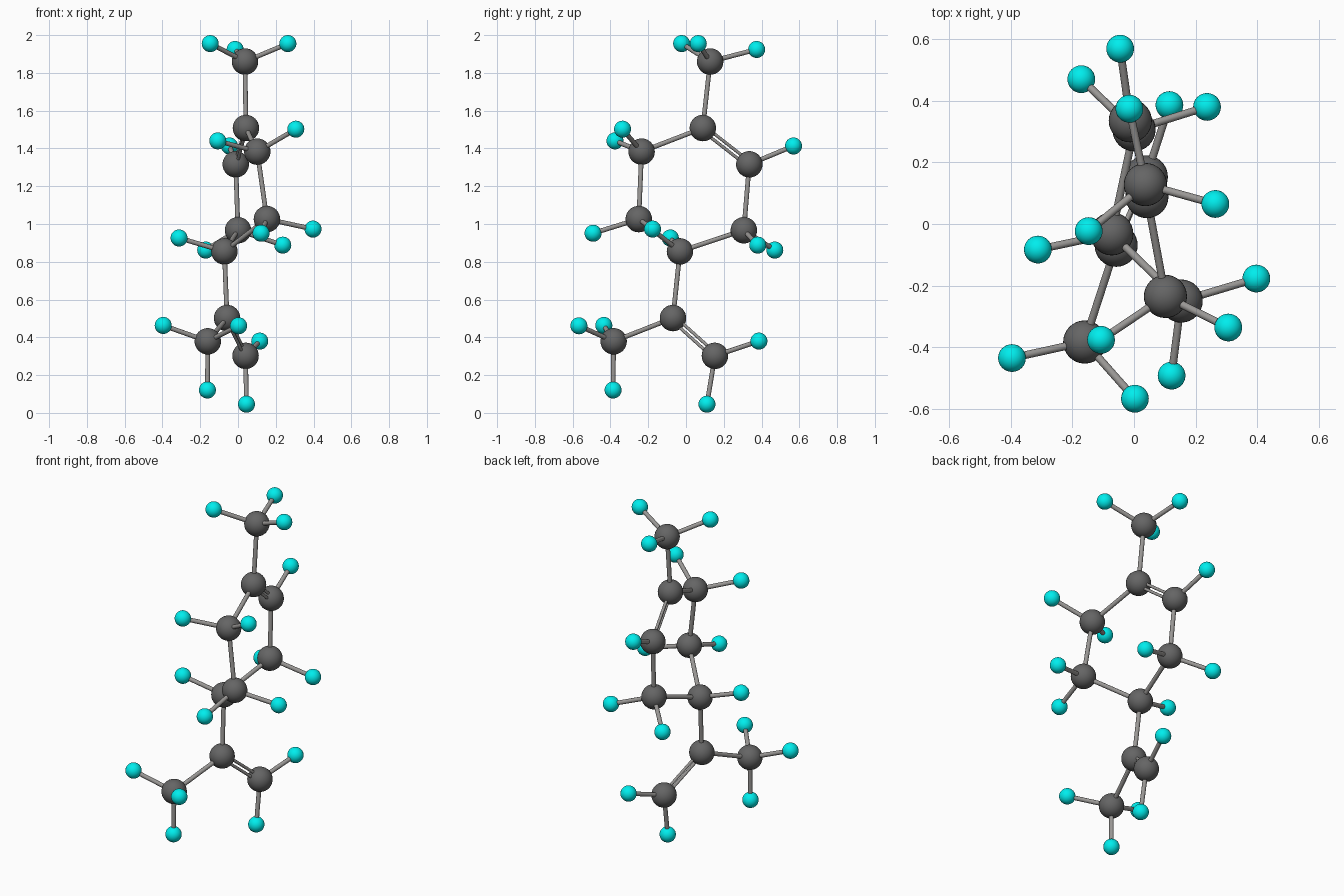
import bpy
from mathutils import Vector

if "Cube" in bpy.data.objects:
    bpy.data.objects.remove(bpy.data.objects["Cube"])

R_CARBON, R_HYDROGEN = 0.070, 0.045
R_SINGLE, R_DOUBLE, GAP = 0.0125, 0.0085, 0.0135


def material(name, rgb):
    m = bpy.data.materials.new(name)
    m.diffuse_color = (*rgb, 1)
    m.use_nodes = True
    m.node_tree.nodes["Principled BSDF"].inputs["Base Color"].default_value = m.diffuse_color
    return m


DARK = material("dark_grey", (0.13, 0.13, 0.13))
CYAN = material("cyan", (0.0, 0.85, 0.85))
ROD = material("rod_grey", (0.32, 0.31, 0.30))


def finish(name, mat):
    ob = bpy.context.object
    ob.name = name
    ob.data.materials.append(mat)
    bpy.ops.object.shade_smooth_by_angle()
    return ob


def ball(name, pos, radius, mat):
    bpy.ops.mesh.primitive_uv_sphere_add(segments=32, ring_count=16, radius=radius, location=pos)
    return finish(name, mat)


def rod(name, a, b, radius=R_SINGLE):
    a, b = Vector(a), Vector(b)
    bpy.ops.mesh.primitive_cylinder_add(vertices=16, radius=radius, depth=(b - a).length,
                                        location=(a + b) / 2)
    bpy.context.object.rotation_euler = (b - a).to_track_quat('Z', 'Y').to_euler()
    return finish(name, ROD)


# Each carbon: centre, then the hydrogens attached to it
atoms = {
    "top_methyl": ((0.037, 0.128, 1.86),
                   [(-0.147, -0.023, 1.955), (0.264, 0.065, 1.955), (-0.015, 0.374, 1.924)]),
    "ring_top": ((0.042, 0.089, 1.508), []),
    "ring_upper_back": ((-0.012, 0.335, 1.316), [(-0.045, 0.569, 1.413)]),
    "ring_lower_back": ((0.0, 0.306, 0.967), [(-0.171, 0.47, 0.862), (0.237, 0.38, 0.888)]),
    "ring_bottom": ((-0.072, -0.032, 0.855), [(-0.312, -0.083, 0.926)]),
    "ring_lower_front": ((0.153, -0.25, 1.026), [(0.397, -0.177, 0.973), (0.122, -0.492, 0.951)]),
    "ring_upper_front": ((0.102, -0.235, 1.383), [(-0.107, -0.376, 1.44), (0.306, -0.336, 1.502)]),
    "tail_centre": ((-0.058, -0.069, 0.502), []),
    "tail_methyl": ((-0.160, -0.383, 0.379),
                    [(-0.396, -0.435, 0.463), (0.003, -0.567, 0.461), (-0.162, -0.386, 0.121)]),
    "tail_end": ((0.04, 0.153, 0.302), [(0.115, 0.386, 0.38), (0.045, 0.111, 0.046)]),
}

# Balls and the rods to the hydrogens
for name, (centre, hydrogens) in atoms.items():
    ball(name + "_carbon", centre, R_CARBON, DARK)
    for i, h in enumerate(hydrogens, 1):
        ball(f"{name}_hydrogen_{i}", h, R_HYDROGEN, CYAN)
        rod(f"{name}_hydrogen_rod_{i}", centre, h)

# Single rods of the ring and tail
ring = ["ring_lower_back", "ring_bottom", "ring_lower_front", "ring_upper_front", "ring_top"]
singles = list(zip(ring, ring[1:])) + [
    ("top_methyl", "ring_top"), ("ring_upper_back", "ring_lower_back"),
    ("ring_bottom", "tail_centre"), ("tail_centre", "tail_methyl")]
for a, b in singles:
    rod(f"rod_{a}_to_{b}", atoms[a][0], atoms[b][0])

# Double rods, spread in the plane of a neighbouring carbon
for a, b, c in [("ring_top", "ring_upper_back", "top_methyl"),
                ("tail_centre", "tail_end", "tail_methyl")]:
    pa, pb, pc = (Vector(atoms[k][0]) for k in (a, b, c))
    d = (pb - pa).normalized()
    side = (pc - pa) - (pc - pa).dot(d) * d
    side = side.normalized() * GAP
    for i, s in enumerate((1, -1), 1):
        rod(f"double_rod_{a}_{i}", pa + side * s, pb + side * s, R_DOUBLE)
